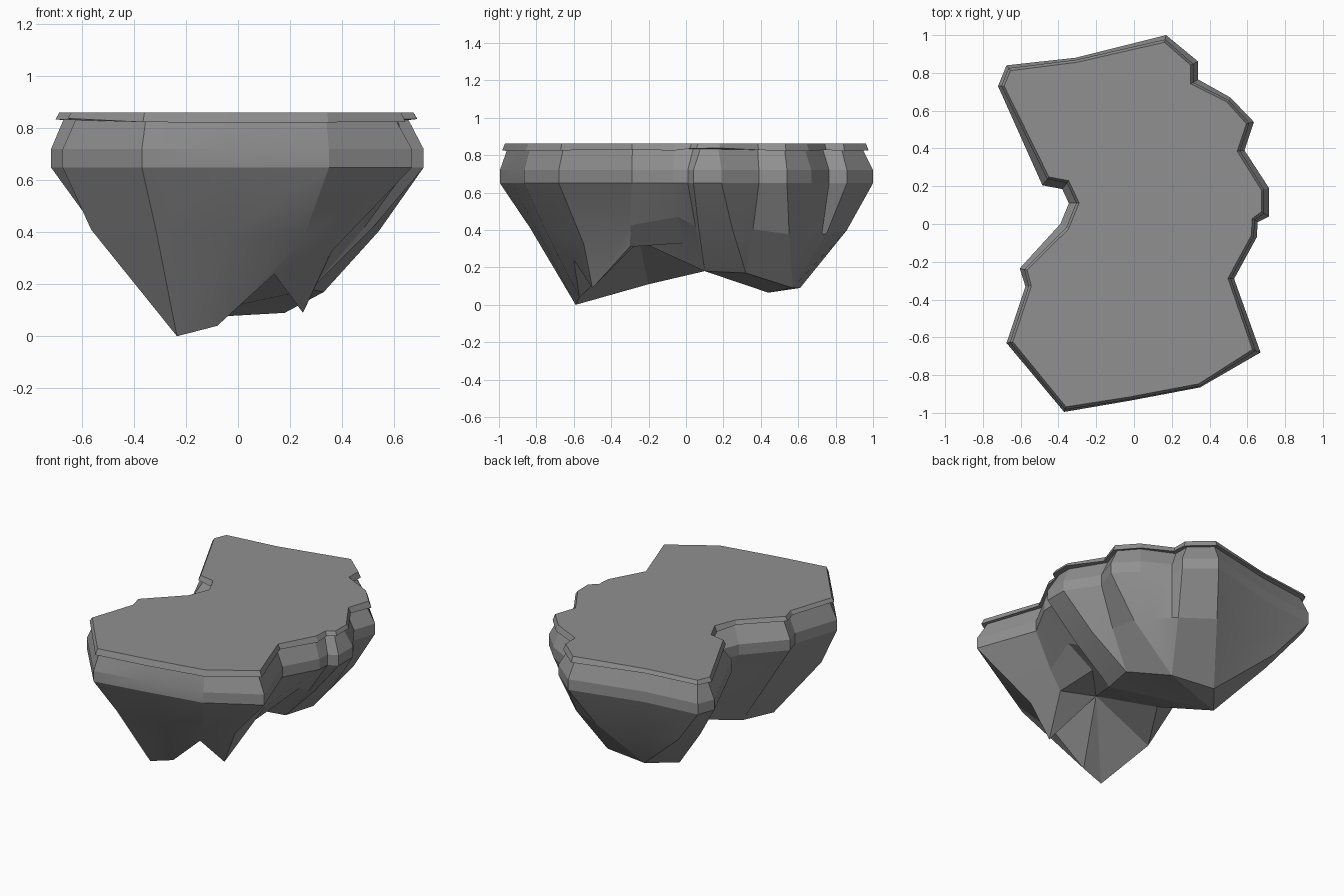
import bpy, bmesh, random, math
from mathutils import Vector

if "Cube" in bpy.data.objects:
    bpy.data.objects.remove(bpy.data.objects["Cube"])

random.seed(4)

# Outline seen from above: x, y, index of the underside point it tapers to, rim inset
OUTLINE = [
    (.17, 1.0, 0, .035), (.34, .86, 1, .04), (.34, .765, 1, .04),
    (.51, .67, 1, .03), (.635, .54, 1, .035), (.585, .39, 2, .035),
    (.715, .19, 2, .04), (.715, .04, 3, .04), (.655, .01, 3, .03),
    (.65, -.07, 4, .03), (.53, -.29, 5, .03), (.67, -.68, 6, .035),
    (.35, -.865, 7, .02), (-.02, -.935, 8, .02), (-.37, -.995, 9, .025),
    (-.675, -.63, 9, .03), (-.575, -.33, 10, .03), (-.605, -.235, 10, .035),
    (-.39, .0, 11, .05), (-.345, .11, 11, .05), (-.38, .185, 11, .05),
    (-.485, .205, 12, .05), (-.72, .73, 12, .03), (-.675, .84, 0, .03),
    (-.31, .88, 0, .025)]

# Underside points: x, y, z, position of middle ring, sag of middle ring
TIPS = [
    (-.12, .61, .09, .36, -.05), (.18, .57, .09, .38, -.06),
    (.33, .32, .17, .45, -.03), (.28, .1, .18, .45, -.02),
    (.32, -.01, .33, .5, -.02), (.33, -.3, .31, .6, -.02),
    (.25, -.5, .09, .74, .09), (.14, -.6, .24, .45, -.08),
    (-.08, -.57, .04, .4, -.02), (-.235, -.59, 0, .4, .02),
    (-.28, -.2, .11, .4, 0), (-.1, .1, .18, .4, -.03),
    (-.26, .44, .065, .4, -.02)]
# Corners whose middle ring stays further out
BULGE = {2: .2, 15: .25}
N = len(OUTLINE)


def offset(scale, extra=0.0):
    """Outline moved inward along its mitred corners."""
    pts = [Vector(p[:2]) for p in OUTLINE]
    out = []
    for i, p in enumerate(pts):
        a = (p - pts[i - 1]).normalized()
        b = (pts[(i + 1) % N] - p).normalized()
        n = Vector((a.y, -a.x)) + Vector((b.y, -b.x))
        n = n.normalized() / max(n.length / 2, .6)
        out.append(p + n * (OUTLINE[i][3] * scale + extra))
    return out


def bridge(bm, r1, r2):
    """Join two closed rings, merging repeated corners to triangles."""
    for i in range(len(r1)):
        j = (i + 1) % len(r1)
        f = list(dict.fromkeys([r1[i], r1[j], r2[j], r2[i]]))
        if len(f) > 2:
            bm.faces.new(f)


def ring(bm, pts, z):
    return [bm.verts.new((p.x, p.y, z() if callable(z) else z)) for p in pts]


grey = bpy.data.materials.new("stone_grey")
grey.diffuse_color = (.28, .28, .28, 1)
grey.use_nodes = True
grey.node_tree.nodes["Principled BSDF"].inputs["Base Color"].default_value = grey.diffuse_color


def finish(bm, name):
    bmesh.ops.recalc_face_normals(bm, faces=bm.faces)
    me = bpy.data.meshes.new(name)
    bm.to_mesh(me)
    bm.free()
    me.materials.append(grey)
    ob = bpy.data.objects.new(name, me)
    bpy.context.collection.objects.link(ob)
    bpy.ops.object.select_all(action='DESELECT')
    ob.select_set(True)
    bpy.context.view_layer.objects.active = ob
    bpy.ops.object.shade_smooth_by_angle(angle=math.radians(15))


# Rock body: bevelled rim, vertical band, tapering sides, irregular underside
bm = bmesh.new()
rim = ring(bm, offset(1.5), .835)
upper = ring(bm, offset(0), .72)
lower = ring(bm, offset(0), .65)
tips = [bm.verts.new(t[:3]) for t in TIPS]
middle = []
for i, (v, row) in enumerate(zip(lower, OUTLINE)):
    t = TIPS[row[2]]
    co = v.co.lerp(Vector(t[:3]), BULGE.get(i, t[3]))
    co.z = .65 + (t[2] - .65) * t[3] + t[4]
    middle.append(bm.verts.new(co))
bm.faces.new(rim)
bridge(bm, rim, upper)
bridge(bm, upper, lower)
bridge(bm, lower, middle)
bridge(bm, middle, [tips[r[2]] for r in OUTLINE])
# Hollow under the front lobe, fanned from a recessed point
hollow = bm.verts.new((.09, -.25, .34))
for a in range(3, 11):
    bm.faces.new((tips[a], tips[a + 1], hollow))
bm.faces.new((tips[11], tips[3], hollow))
# Underside of the back lobe
for tri in [(0, 1, 12), (1, 2, 12), (2, 3, 12), (3, 11, 12)]:
    bm.faces.new([tips[i] for i in tri])
finish(bm, "rock_body")

# Flat ground cap with a ragged overhanging lip
bm = bmesh.new()
top = ring(bm, offset(1.0), .862)
lip = ring(bm, offset(1.0, -.014), lambda: random.uniform(.82, .84))
under = ring(bm, offset(1.5), .832)
bm.faces.new(top)
bridge(bm, top, lip)
bridge(bm, lip, under)
finish(bm, "ground_cap")
